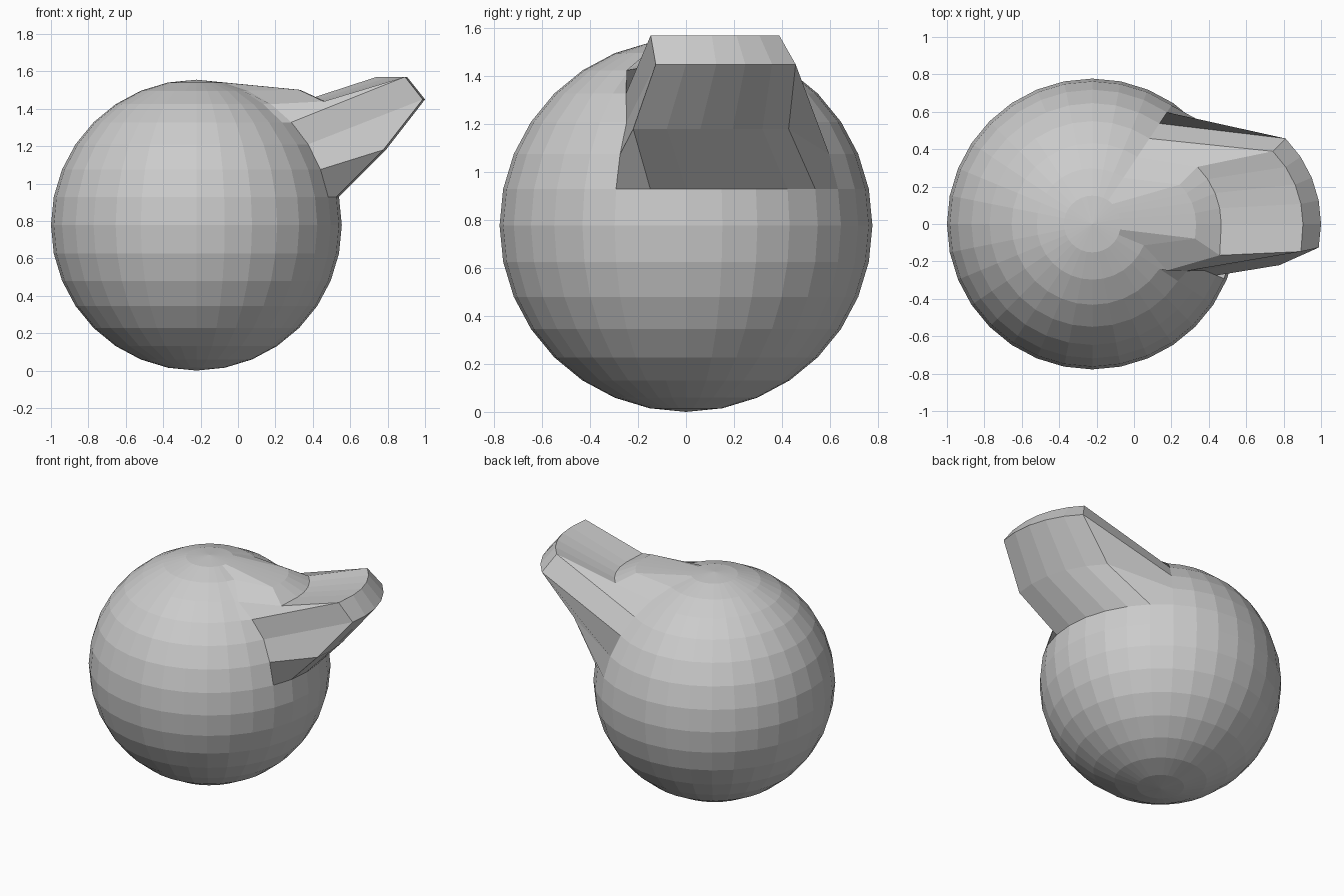
import bpy, bmesh, math
from mathutils import Vector

if "Cube" in bpy.data.objects:
    bpy.data.objects.remove(bpy.data.objects["Cube"])

R, SEG, RINGS = 0.7775, 32, 16
CENTER = Vector((-0.2225, 0, 0.7775))

# Faceted ball body
mesh = bpy.data.meshes.new("ball_body")
body = bpy.data.objects.new("ball_body", mesh)
bpy.context.collection.objects.link(body)
bm = bmesh.new()
bmesh.ops.create_uvsphere(bm, u_segments=SEG, v_segments=RINGS, radius=R)

# Pull a patch of rings outwards into a spout: ring number -> offset
spout = {
    2: (0.257, 0.0, 0.005),
    3: (0.257, 0.0, 0.015),
    4: (0.576, 0.0, 0.243),
    5: (0.576, 0.0, 0.240),
    6: (0.295, -0.08, 0.105),
}
# Sideways flare on the two columns at the front edge of the spout
flare = {2: -0.02, 3: -0.083, 4: -0.04}

for v in bm.verts:
    ring = round(math.acos(max(-1, min(1, v.co.z / R))) / math.pi * RINGS)
    col = round(math.atan2(v.co.y, v.co.x) / (2 * math.pi) * SEG)
    if ring in spout and -1 <= col <= 4:
        v.co += Vector(spout[ring])
    if ring in flare and (col == -1 or (col == -2 and ring > 2)):
        v.co.y += flare[ring]
    v.co += CENTER

bmesh.ops.recalc_face_normals(bm, faces=bm.faces)
bm.to_mesh(mesh)
bm.free()
